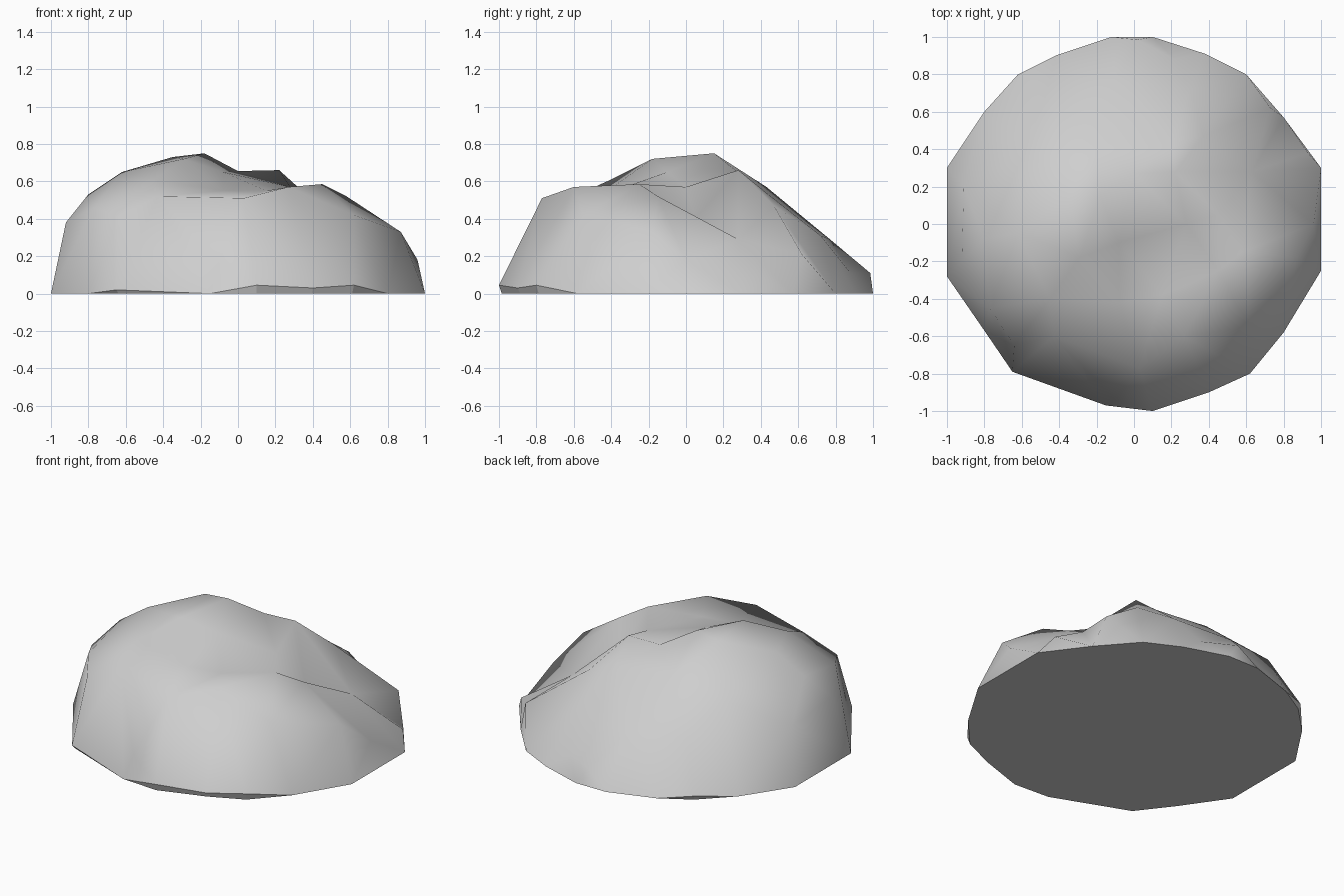
import bpy, bmesh
from mathutils import Vector
from mathutils.geometry import delaunay_2d_cdt

if "Cube" in bpy.data.objects:
    bpy.data.objects.remove(bpy.data.objects["Cube"])

# Footprint of the boulder, counter-clockwise
rim = [(0.1, -1), (0.4, -0.9), (0.62, -0.8), (0.8, -0.58), (1, -0.25), (1, 0.3),
       (0.8, 0.57), (0.6, 0.8), (0.38, 0.91), (0.1, 1), (-0.12, 1), (-0.42, 0.9),
       (-0.62, 0.8), (-0.8, 0.6), (-1, 0.3), (-1, -0.28), (-0.8, -0.57),
       (-0.65, -0.79), (-0.15, -0.97)]

# Rim corners that are lifted off the ground: index -> height
lifted = {0: 0.045, 1: 0.03, 2: 0.045, 12: 0.03, 17: 0.02}

# Peaks, ledges and hollows of the upper surface
bumps = [
    # front ledge and wall
    (-0.1, -0.94, 0.16), (-0.43, -0.6, 0.52), (0.03, -0.77, 0.51), (0.27, -0.6, 0.57),
    (-0.64, -0.65, 0.41), (-0.77, -0.45, 0.46), (0.45, -0.25, 0.585), (0.62, -0.55, 0.42),
    (-0.45, -0.4, 0.61), (-0.08, -0.42, 0.55), (0.15, -0.38, 0.55),
    # left side
    (-0.92, -0.2, 0.38), (-0.91, 0.2, 0.34), (-0.8, -0.08, 0.53), (-0.62, -0.05, 0.65),
    # summit
    (-0.35, 0.16, 0.73), (-0.18, 0.15, 0.75), (-0.29, -0.18, 0.72), (-0.08, -0.1, 0.65),
    (0, 0.27, 0.655), (0.22, 0.28, 0.66),
    # back slope and its right-hand ridge
    (0.2, 0.44, 0.53), (-0.2, 0.43, 0.57), (-0.57, 0.4, 0.49), (-0.1, 0.77, 0.29),
    (0.3, 0.72, 0.31), (-0.47, 0.68, 0.33), (0.37, 0.47, 0.47), (0.73, 0.62, 0.21),
    (0.02, 0.985, 0.11), (0.22, 0.88, 0.11),
    # right shoulder and hollow
    (0.28, 0, 0.57), (0.58, -0.15, 0.52), (0.87, -0.18, 0.33), (0.96, 0, 0.18),
    (0.45, 0.05, 0.4), (0.63, 0.28, 0.29), (0.93, 0.38, 0.1)]

n = len(rim)
points = [Vector((x, y, lifted.get(i, 0))) for i, (x, y) in enumerate(rim)]
points += [Vector(p) for p in bumps]
loop = [(i, (i + 1) % n) for i in range(n)]
flat, _, tris, source, _, _ = delaunay_2d_cdt([p.to_2d() for p in points], loop, [], 1, 1e-5)

# Upper surface
bm = bmesh.new()
top = [bm.verts.new((p.x, p.y, points[source[i][0]].z)) for i, p in enumerate(flat)]
for t in tris:
    bm.faces.new([top[i] for i in t])
by_source = {source[i][0]: v for i, v in enumerate(top)}

# Foot: tucked in below the lifted corners, shared with the rim elsewhere
foot = [bm.verts.new((x * 0.985, y * 0.985, 0)) if i in lifted else by_source[i]
        for i, (x, y) in enumerate(rim)]
for a, b in loop:
    corners = list(dict.fromkeys((foot[a], foot[b], by_source[b], by_source[a])))
    if len(corners) > 2:
        bm.faces.new(corners)
bm.faces.new(foot[::-1])
bmesh.ops.recalc_face_normals(bm, faces=bm.faces)

# Soft shading with a crisp edge around the rim and underside
for f in bm.faces:
    f.smooth = True
edge_verts = set(foot) | {by_source[i] for i in range(n)}
for e in bm.edges:
    e.smooth = not all(v in edge_verts for v in e.verts)
mesh = bpy.data.meshes.new("boulder")
bm.to_mesh(mesh)
bm.free()

stone = bpy.data.materials.new("stone grey")
stone.diffuse_color = (0.62, 0.62, 0.62, 1)
stone.use_nodes = True
stone.node_tree.nodes["Principled BSDF"].inputs["Base Color"].default_value = stone.diffuse_color
mesh.materials.append(stone)
boulder = bpy.data.objects.new("boulder", mesh)
bpy.context.collection.objects.link(boulder)
